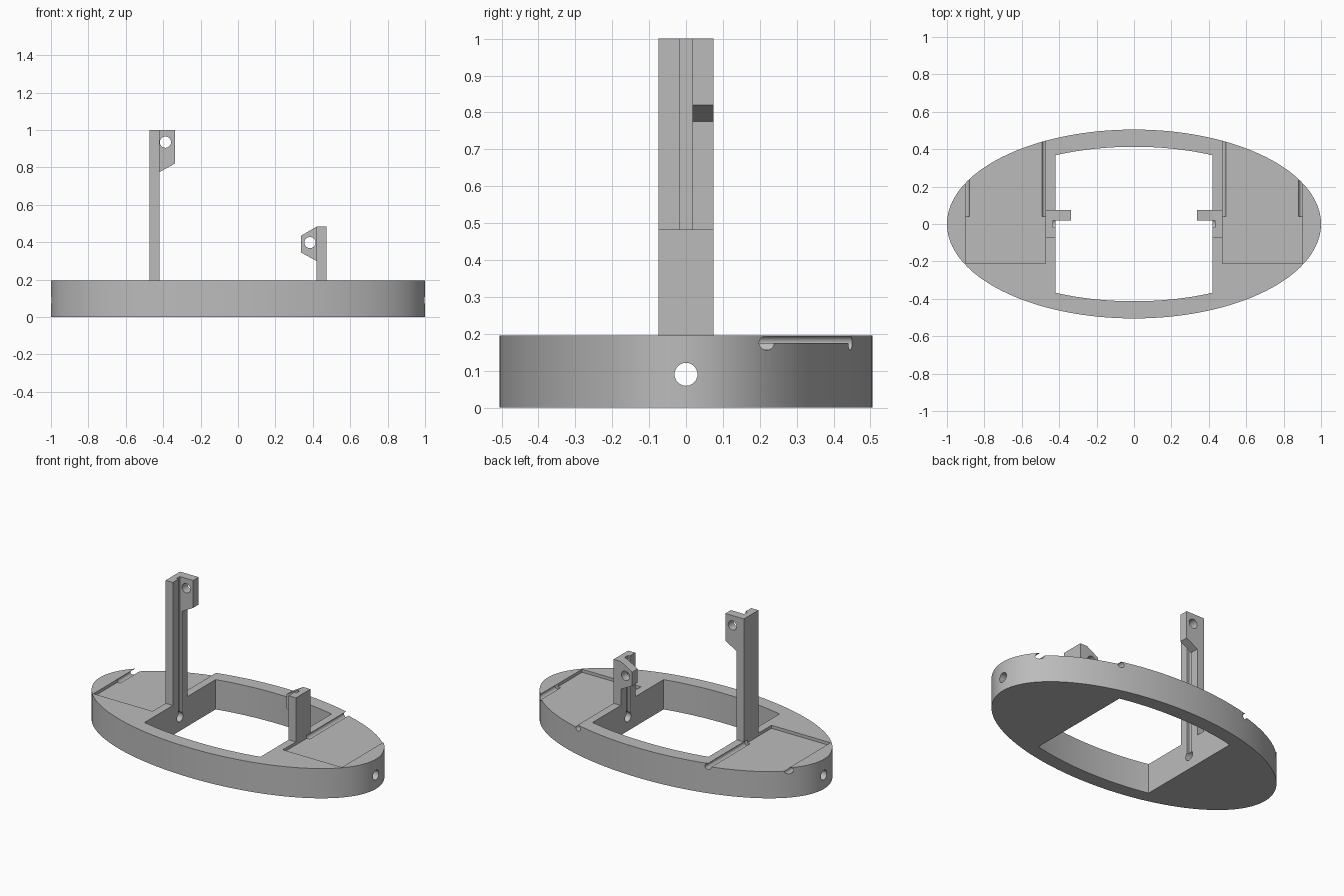
import bpy, bmesh, math
from mathutils import Matrix, Vector

cube = bpy.data.objects.get("Cube")
if cube:
    bpy.data.objects.remove(cube, do_unlink=True)

grey = bpy.data.materials.new("plain grey")
grey.use_nodes = True
colour = (0.5, 0.5, 0.5, 1)
grey.diffuse_color = colour
grey.node_tree.nodes["Principled BSDF"].inputs["Base Color"].default_value = colour

HEIGHT, FLOOR, INNER, OUTER = 0.195, 0.175, 0.42, 0.472


def prism(name, outline, start, end, axis="Z"):
    """Extrude a 2D outline along an axis (Z: xy outline, Y: xz, X: yz)."""
    place = {"Z": lambda a, b, d: (a, b, d),
             "Y": lambda a, b, d: (a, d, b),
             "X": lambda a, b, d: (d, a, b)}[axis]
    bm = bmesh.new()
    face = bm.faces.new([bm.verts.new(place(a, b, start)) for a, b in outline])
    grown = bmesh.ops.extrude_face_region(bm, geom=[face])["geom"]
    shift = Vector(place(0, 0, end - start))
    bmesh.ops.translate(bm, vec=shift, verts=[v for v in grown if isinstance(v, bmesh.types.BMVert)])
    bmesh.ops.recalc_face_normals(bm, faces=bm.faces)
    mesh = bpy.data.meshes.new(name)
    bm.to_mesh(mesh)
    bm.free()
    mesh.materials.append(grey)
    obj = bpy.data.objects.new(name, mesh)
    bpy.context.collection.objects.link(obj)
    return obj


def ellipse(rx, ry, cx=0, cy=0, count=48):
    turns = [math.tau * i / count for i in range(count)]
    return [(cx + rx * math.cos(t), cy + ry * math.sin(t)) for t in turns]


def rect(x0, x1, y0, y1):
    return [(x0, y0), (x1, y0), (x1, y1), (x0, y1)]


def combine(obj, other, operation="DIFFERENCE"):
    other.hide_render = True
    mod = obj.modifiers.new("shape", "BOOLEAN")
    mod.operation, mod.object, mod.solver = operation, other, "EXACT"
    bpy.context.view_layer.objects.active = obj
    bpy.ops.object.modifier_apply(modifier=mod.name)
    bpy.data.objects.remove(other, do_unlink=True)


# Oval base with a window whose long sides follow the oval
base = prism("oval_base", ellipse(1, 0.505, count=160), 0, HEIGHT)
arc = [INNER * (i / 12 - 1) for i in range(25)]
curve = [(x, 0.413 * math.sqrt(1 - (x / 0.92) ** 2)) for x in arc]
window = curve + [(x, -y) for x, y in reversed(curve)]
combine(base, prism("window_cutter", window, -0.1, 0.5))

# Lengthwise hole through both ends
combine(base, prism("end_hole_cutter", ellipse(0.031, 0.031, 0, 0.09), -1.2, 1.2, "X"))

# Shallow trays with round channels along their side walls
for side in (-1, 1):
    tray = rect(*sorted((side * OUTER, side * 0.9)), -0.21, 0.7)
    combine(base, prism("tray_cutter", tray, FLOOR, 0.4))
    for x in (OUTER, 0.9):
        channel = ellipse(0.0195, 0.0195, side * x, FLOOR, 32)
        combine(base, prism("channel_cutter", channel, 0.04, 0.7, "Y"))


def groove(side):
    return prism("groove_cutter", rect(*sorted((side * 0.40, side * 0.434)), -0.018, 0.018), 0.09, 1.2)


def post(name, side, top, bracket, hole):
    """Upright with a wire groove and a drilled bracket on its inner side."""
    upright = prism(name, rect(*sorted((side * INNER, side * OUTER)), -0.075, 0.075), HEIGHT, top)
    combine(upright, groove(side))
    combine(base, groove(side))
    arm = prism("bracket", [(side * x, z) for x, z in bracket], 0.018, 0.075, "Y")
    combine(upright, arm, "UNION")
    drill = ellipse(0.03, 0.03, side * hole[0], hole[1])
    combine(upright, prism("drill_cutter", drill, -0.01, 0.2, "Y"))
    return upright


tall = post("tall_post", -1, 1.0,
            [(0.45, 0.77), (INNER, 0.775), (0.338, 0.82), (0.338, 1.0), (0.45, 1.0)],
            (0.388, 0.935))
short = post("short_post", 1, 0.483,
             [(0.45, 0.295), (INNER, 0.30), (0.337, 0.345), (0.337, 0.435), (INNER, 0.483), (0.45, 0.483)],
             (0.385, 0.398))

# Smooth the round walls and keep the corners crisp
for obj in (base, tall, short):
    bpy.ops.object.select_all(action="DESELECT")
    obj.select_set(True)
    bpy.context.view_layer.objects.active = obj
    bpy.ops.object.shade_smooth_by_angle(angle=math.radians(30))
